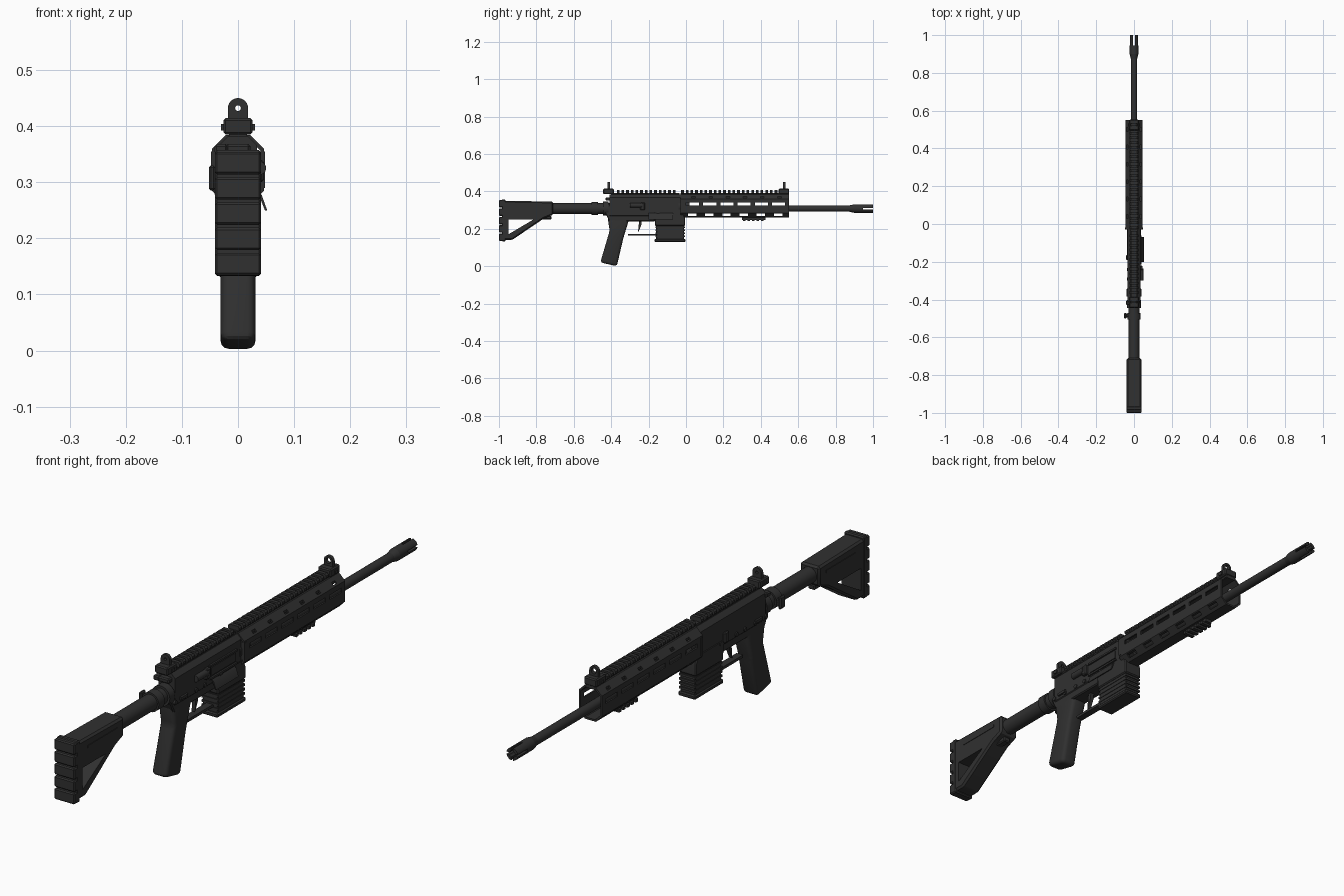
import bpy, bmesh, math
from mathutils import Matrix, Vector

default_cube = bpy.data.objects.get("Cube")
if default_cube:
    bpy.data.objects.remove(default_cube)

black = bpy.data.materials.new("matte_black")
black.use_nodes = True
black.diffuse_color = (0.03, 0.03, 0.03, 1)
shader = black.node_tree.nodes["Principled BSDF"]
shader.inputs["Base Color"].default_value = black.diffuse_color
shader.inputs["Roughness"].default_value = 0.7

BORE = 0.308
RAIL = 0.39
GUARD_BACK, GUARD_FRONT = -0.03, 0.55
SOFT = 0.004
parts = []


def finish(name, bm, bevel=0, segments=1):
    bmesh.ops.recalc_face_normals(bm, faces=bm.faces)
    if bevel:
        bmesh.ops.bevel(bm, geom=bm.edges[:], offset=bevel, segments=segments,
                        affect='EDGES', profile=0.5, clamp_overlap=True)
    mesh = bpy.data.meshes.new(name)
    bm.to_mesh(mesh)
    bm.free()
    mesh.materials.append(black)
    part = bpy.data.objects.new(name, mesh)
    bpy.context.collection.objects.link(part)
    parts.append(part)
    return part


def prism(name, outline, start, end, axis='X', bevel=0, segments=1):
    """Extrude a (y, z) outline along X, or an (x, z) outline along Y."""
    def place(point, depth):
        a, b = point
        return Vector((depth, a, b) if axis == 'X' else (a, depth, b))

    bm = bmesh.new()
    near = [bm.verts.new(place(point, start)) for point in outline]
    far = [bm.verts.new(place(point, end)) for point in outline]
    bm.faces.new(near)
    bm.faces.new(far)
    for i in range(len(outline)):
        bm.faces.new((near[i - 1], near[i], far[i], far[i - 1]))
    return finish(name, bm, bevel, segments)


def bar(name, half, back, front, low, high, x=0, bevel=0):
    outline = [(back, low), (front, low), (front, high), (back, high)]
    return prism(name, outline, x - half, x + half, bevel=bevel)


def rod(name, radius, start, end, axis='Y', across=0, z=BORE, end_radius=None):
    """Round bar along Y at x = across, or along X at y = across."""
    middle = (start + end) / 2
    centre = (across, middle, z) if axis == 'Y' else (middle, across, z)
    turn = Matrix.Rotation(-math.pi / 2, 4, 'X') if axis == 'Y' else Matrix.Rotation(math.pi / 2, 4, 'Y')
    bm = bmesh.new()
    bmesh.ops.create_cone(bm, cap_ends=True, segments=24, radius1=radius,
                          radius2=radius if end_radius is None else end_radius,
                          depth=end - start, matrix=Matrix.Translation(centre) @ turn)
    return finish(name, bm)


def octagon(half, low, high, chamfer):
    side = [(half - chamfer, low), (half, low + chamfer), (half, high - chamfer), (half - chamfer, high)]
    return side + [(-x, z) for x, z in reversed(side)]


def repeat(part, count, y=0, z=0):
    array = part.modifiers.new("repeat", 'ARRAY')
    array.count = count
    array.use_relative_offset = False
    array.use_constant_offset = True
    array.constant_offset_displace = (0, y, z)
    return part


def cut(target, cutter):
    boolean = target.modifiers.new("cut", 'BOOLEAN')
    boolean.operation, boolean.solver, boolean.object = 'DIFFERENCE', 'EXACT', cutter
    graph = bpy.context.evaluated_depsgraph_get()
    mesh = bpy.data.meshes.new_from_object(target.evaluated_get(graph))
    target.modifiers.clear()
    target.data = mesh
    parts.remove(cutter)
    bpy.data.objects.remove(cutter)


# Stock with a triangular opening
stock = prism("stock", [(-0.98, 0.35), (-0.71, 0.345), (-0.71, 0.275), (-0.76, 0.255),
                        (-0.93, 0.14), (-0.98, 0.14)], -0.039, 0.039, bevel=0.007)
cut(stock, prism("opening", [(-0.95, 0.25), (-0.815, 0.25), (-0.95, 0.17)], -1, 1))
bar("stock_side_rib", 0.041, -0.92, -0.75, 0.31, 0.32)
bar("stock_release_lever", 0.014, -0.8, -0.72, 0.25, 0.27, bevel=SOFT)

# Butt pad with stacked ribs
bar("butt_pad", 0.041, -0.985, -0.965, 0.133, 0.357, bevel=SOFT)
repeat(bar("butt_pad_rib", 0.041, -1, -0.975, 0.134, 0.174, bevel=SOFT), 5, z=0.045)

# Buffer tube, lock rings and sling mount
rod("buffer_tube", 0.029, -0.73, -0.4)
rod("rear_lock_ring", 0.035, -0.505, -0.47)
rod("front_lock_ring", 0.037, -0.445, -0.415)
bar("sling_bar", 0.04, -0.495, -0.475, 0.29, 0.32, x=-0.01, bevel=SOFT)
bar("sling_plate", 0.006, -0.5, -0.47, 0.285, 0.33, x=-0.046, bevel=SOFT)

# Receiver and magazine well
prism("upper_receiver", octagon(0.034, 0.255, 0.382, 0.016), -0.41, GUARD_BACK, 'Y')
prism("lower_receiver", [(-0.435, 0.33), (-0.17, 0.29), (-0.165, 0.24), (-0.41, 0.24), (-0.435, 0.29)],
      -0.031, 0.031, bevel=SOFT)
prism("magazine_well", [(-0.17, 0.29), (-0.02, 0.29), (-0.005, 0.26), (-0.005, 0.215), (-0.165, 0.215)],
      -0.036, 0.036, bevel=SOFT)

# Side controls
bar("bolt_cover", 0.003, -0.205, -0.065, 0.3, 0.33, x=0.034)
repeat(bar("port_frame", 0.004, -0.215, -0.06, 0.288, 0.295, x=0.036), 2, z=0.047)
prism("open_port_cover", [(0.034, 0.285), (0.042, 0.278), (0.052, 0.25), (0.048, 0.25)], -0.2, -0.07, 'Y')
bar("case_deflector", 0.008, -0.245, -0.22, 0.3, 0.34, x=0.038, bevel=SOFT)
rod("forward_assist", 0.012, -0.3, -0.235, across=0.038, z=0.325)
bar("charging_handle", 0.022, -0.43, -0.36, 0.35, 0.368, bevel=SOFT)
bar("charging_latch", 0.012, -0.43, -0.405, 0.35, 0.368, x=-0.03, bevel=SOFT)
bar("bolt_catch", 0.006, -0.19, -0.165, 0.275, 0.315, x=-0.036, bevel=SOFT)
bar("fire_selector", 0.041, -0.385, -0.345, 0.28, 0.29)
for y in (-0.41, -0.35, -0.29, -0.24, -0.15):
    rod("receiver_pin", 0.008, -0.038, 0.038, 'X', across=y, z=0.28)

# Pistol grip
prism("pistol_grip", [(-0.42, 0.265), (-0.3, 0.265), (-0.335, 0.15), (-0.37, 0),
                      (-0.458, 0.02), (-0.408, 0.19)], -0.031, 0.031, bevel=0.014, segments=3)

# Trigger and guard
prism("trigger", [(-0.25, 0.25), (-0.235, 0.25), (-0.24, 0.215), (-0.257, 0.18)], -0.007, 0.007)
bar("trigger_guard", 0.013, -0.31, -0.16, 0.163, 0.173)

# Magazine with ribs
bar("magazine", 0.031, -0.16, -0.01, 0.135, 0.26, bevel=SOFT)
bar("magazine_base", 0.035, -0.168, -0.003, 0.13, 0.146, bevel=SOFT)
repeat(bar("magazine_rib", 0.033, -0.163, -0.006, 0.155, 0.163), 4, z=0.016)

# Hollow octagonal handguard with rows of slots
guard = prism("handguard", octagon(0.046, 0.26, 0.384, 0.024), GUARD_BACK, GUARD_FRONT, 'Y')
cut(guard, prism("hollow", octagon(0.04, 0.267, 0.377, 0.021), -1, 1, 'Y'))
pitch = 0.092
cut(guard, repeat(bar("long_slots", 1, 0, 0.07, 0.325, 0.341), 6, y=pitch))
cut(guard, repeat(bar("short_slots", 1, 0.01, 0.055, 0.269, 0.281), 6, y=pitch))
for side in (-1, 1):
    cut(guard, repeat(bar("notches", SOFT, 0.03, 0.05, 0.35, 0.4, x=side * 0.037), 6, y=pitch))
bar("handguard_clamp", 0.048, GUARD_BACK, GUARD_BACK + 0.012, 0.29, 0.355)

# Toothed top and bottom rails
bar("receiver_rail", 0.016, -0.4, -0.036, 0.375, RAIL)
bar("handguard_rail", 0.016, GUARD_BACK, GUARD_FRONT, 0.375, RAIL)
tooth = octagon(0.023, RAIL - SOFT, 0.406, 0.006)
repeat(prism("receiver_rail_tooth", tooth, -0.37, -0.356, 'Y'), 13, y=0.025)
repeat(prism("handguard_rail_tooth", tooth, -0.026, -0.012, 'Y'), 21, y=0.025)
bar("bottom_rail", 0.014, 0.3, 0.425, 0.248, 0.264)
repeat(bar("bottom_rail_tooth", 0.021, 0.305, 0.318, 0.241, 0.252), 5, y=0.024)

# Barrel, gas tube and slotted muzzle
rod("barrel_nut", 0.038, -0.04, 0.02, z=0.32)
rod("barrel", 0.017, -0.04, 0.93)
rod("gas_tube", 0.007, GUARD_BACK, 0.42, z=0.352)
rod("muzzle_collar", 0.017, 0.875, 0.9, end_radius=0.023)
muzzle = rod("muzzle", 0.023, 0.9, 1)
cut(muzzle, rod("muzzle_bore", 0.012, 0.93, 2))
cut(muzzle, bar("upright_slot", SOFT, 0.945, 2, 0, 1))
cut(muzzle, bar("level_slot", 1, 0.945, 2, BORE - SOFT, BORE + SOFT))

# Folding sights: a base and a round-topped leaf with an aperture
for name, y, aperture in (("rear_sight", -0.413, 0.005), ("front_sight", 0.525, 0.01)):
    bar(name + "_base", 0.026, y - 0.03, y + 0.027, 0.385, 0.414, bevel=SOFT)
    bar(name + "_hinge", 0.03, y - 0.008, y + 0.008, 0.392, 0.404)
    radius, height = 0.018, 0.432
    arc = [(radius * math.cos(turn), height + radius * math.sin(turn))
           for turn in (math.pi * step / 12 for step in range(13))]
    leaf = prism(name, [(radius, RAIL)] + arc + [(-radius, RAIL)], y - 0.006, y + 0.006, 'Y')
    cut(leaf, rod("aperture", aperture, y - 1, y + 1, z=height))

# Smooth the round parts, keep the edges crisp
bpy.ops.object.select_all(action='DESELECT')
for part in parts:
    part.select_set(True)
bpy.context.view_layer.objects.active = parts[0]
bpy.ops.object.shade_smooth_by_angle(angle=math.radians(30))
